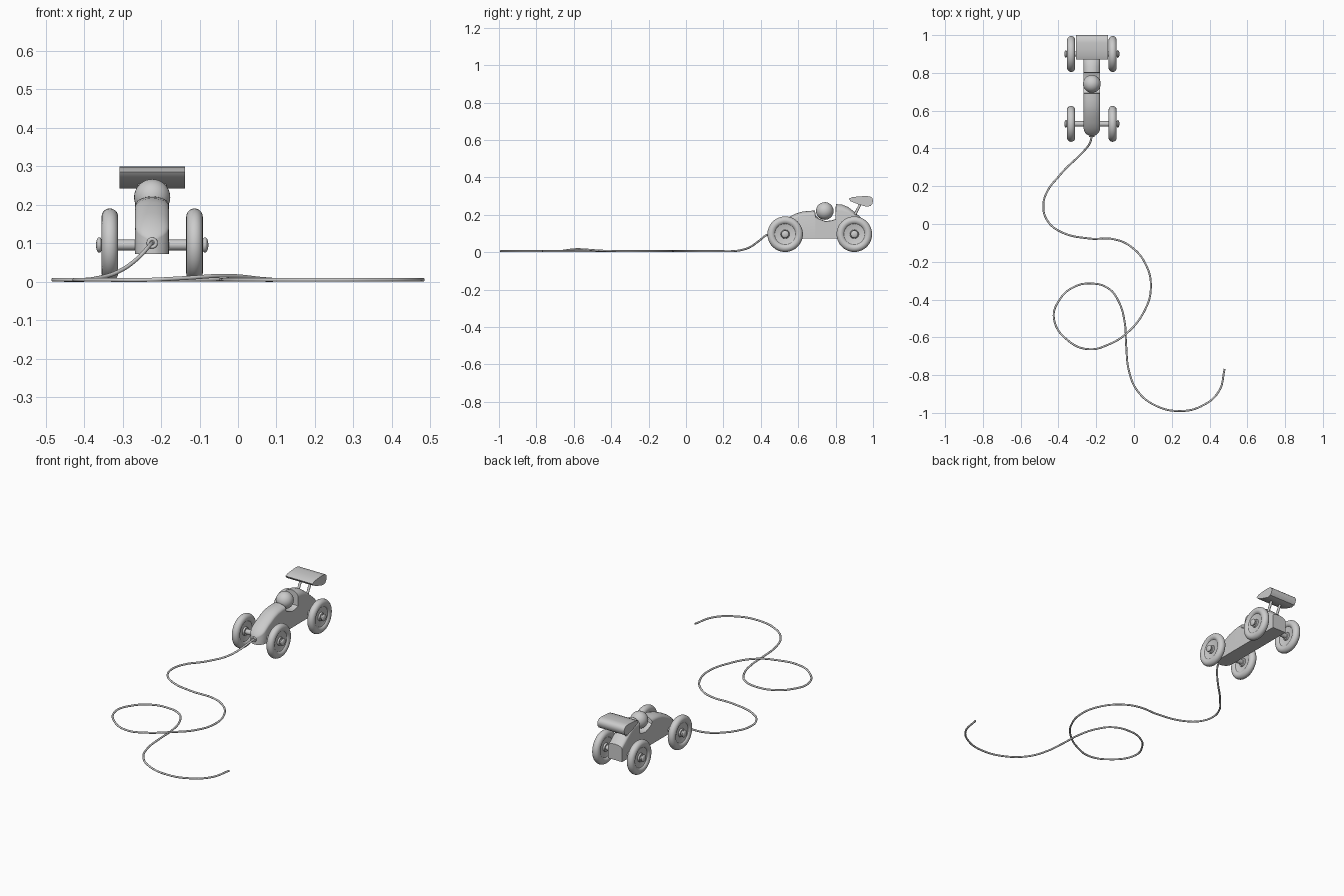
import bpy, bmesh, math
from mathutils import Vector

if "Cube" in bpy.data.objects:
    bpy.data.objects.remove(bpy.data.objects["Cube"])

CX = -0.223          # car centre line
AXLE_Z = 0.096


def smooth(ob, angle=35):
    bpy.ops.object.select_all(action='DESELECT')
    ob.select_set(True)
    bpy.context.view_layer.objects.active = ob
    bpy.ops.object.shade_smooth_by_angle(angle=math.radians(angle))


def loft(name, rings, closed=False, angle=35):
    """Skin a list of equal-length vertex rings; cap the ends unless closed."""
    bm = bmesh.new()
    rows = [[bm.verts.new(p) for p in r] for r in rings]
    n = len(rows[0])
    pairs = list(zip(rows, rows[1:])) + ([(rows[-1], rows[0])] if closed else [])
    for a, b in pairs:
        for i in range(n):
            j = (i + 1) % n
            bm.faces.new((a[i], a[j], b[j], b[i]))
    if not closed:
        bm.faces.new(rows[0])
        bm.faces.new(rows[-1])
    bmesh.ops.recalc_face_normals(bm, faces=bm.faces)
    me = bpy.data.meshes.new(name)
    bm.to_mesh(me)
    bm.free()
    ob = bpy.data.objects.new(name, me)
    bpy.context.collection.objects.link(ob)
    smooth(ob, angle)
    return ob


def rod(name, a, b, r):
    a, b = Vector(a), Vector(b)
    bpy.ops.mesh.primitive_cylinder_add(vertices=24, radius=r, depth=(b - a).length,
                                        location=(a + b) / 2)
    ob = bpy.context.object
    ob.name = name
    ob.rotation_euler = (b - a).to_track_quat('Z', 'Y').to_euler()
    smooth(ob)


def ball(name, loc, scale):
    bpy.ops.mesh.primitive_uv_sphere_add(segments=32, ring_count=20, radius=1, location=loc)
    ob = bpy.context.object
    ob.name = name
    ob.scale = scale
    smooth(ob, 60)


def ring(name, loc, rot, major, minor):
    bpy.ops.mesh.primitive_torus_add(location=loc, rotation=rot, major_radius=major,
                                     minor_radius=minor, major_segments=48, minor_segments=20)
    ob = bpy.context.object
    ob.name = name
    smooth(ob, 60)


# Body: arched sections (y, top z, half width, arch height), with cockpit dip
stations = [(.465, .112, .008, .004), (.468, .120, .016, .007), (.475, .131, .028, .012),
            (.485, .143, .037, .017), (.497, .154, .0425, .020), (.512, .166, .044, .022),
            (.535, .180, .044, .022), (.56, .192, .044, .022), (.59, .207, .044, .022),
            (.625, .217, .044, .022), (.66, .221, .044, .022), (.69, .222, .044, .022),
            (.693, .196, .044, .010), (.71, .180, .044, .003), (.745, .166, .044, .002),
            (.78, .170, .044, .002), (.799, .177, .044, .002), (.801, .257, .044, .034),
            (.835, .254, .044, .034), (.865, .242, .044, .030), (.895, .220, .044, .026),
            (.925, .194, .044, .022), (.96, .163, .044, .018)]
rings = []
for y, top, w, arch in stations:
    r = [(CX - w, y, .072), (CX + w, y, .072)]
    for i in range(13):
        t = math.pi * i / 12
        r.append((CX + w * math.cos(t), y, top - arch + arch * math.sin(t)))
    rings.append(r)
loft("body", rings, angle=38)

# Driver head
ball("driver_head", (CX, .742, .220), (.047, .047, .047))

# Rear wing and struts
wing = [(.870, .286), (.89, .294), (.925, .298), (.96, .300), (.985, .298), (.996, .289),
        (1.0, .276), (.997, .260), (.987, .247), (.965, .243), (.92, .256), (.88, .272)]
loft("rear_wing", [[(CX + s * .085, y, z) for y, z in wing] for s in (-1, 1)], angle=40)
for s, side in ((-1, "left"), (1, "right")):
    rod(f"wing_strut_{side}", (CX + s * .03, .895, .185), (CX + s * .03, .938, .268), .007)

# Axles and wheels: tire ring, dished disc, end cap
disc = [(.002, .016), (.022, .016), (.024, .007), (.045, .009), (.062, .014)]
half = disc + [(r, -x) for r, x in reversed(disc)]
for y, end in ((.53, "front"), (.90, "rear")):
    rod(f"{end}_axle", (CX - .138, y, AXLE_Z), (CX + .138, y, AXLE_Z), .014)
    for s, side in ((-1, "left"), (1, "right")):
        x = CX + s * .11
        tag = f"{end}_{side}"
        ring(f"tire_{tag}", (x, y, AXLE_Z), (0, math.pi / 2, 0), .0735, .0215)
        loft(f"wheel_disc_{tag}",
             [[(x + h, y + r * math.cos(a), AXLE_Z + r * math.sin(a)) for r, h in half]
              for a in (2 * math.pi * k / 40 for k in range(40))], closed=True)
        ball(f"axle_cap_{tag}", (CX + s * .1375, y, AXLE_Z), (.0085, .020, .020))

# Nose eyelet
ring("nose_eyelet", (CX, .464, .101), (math.pi / 2, 0, 0), .010, .0045)

# Pull cord: plan points, optional third value is height
path = [(-.223, .475, .101), (-.231, .435, .093), (-.262, .39, .06), (-.31, .342, .027),
        (-.36, .295, .011), (-.40, .25), (-.455, .18), (-.48, .10), (-.46, .02), (-.39, -.04),
        (-.235, -.077), (-.11, -.08), (-.02, -.117), (.065, -.22), (.089, -.34),
        (.06, -.45, .008), (-.037, -.577, .016), (-.14, -.64, .010), (-.235, -.663),
        (-.34, -.624), (-.424, -.50), (-.39, -.395), (-.317, -.333), (-.235, -.315),
        (-.137, -.34), (-.08, -.413), (-.048, -.53), (-.042, -.635), (-.026, -.78),
        (.016, -.88), (.106, -.957), (.243, -.99), (.365, -.96), (.45, -.884), (.48, -.767)]
cu = bpy.data.curves.new("pull_cord", 'CURVE')
cu.dimensions = '3D'
cu.bevel_depth = .0052
cu.bevel_resolution = 4
cu.use_fill_caps = True
sp = cu.splines.new('BEZIER')
sp.resolution_u = 10
sp.bezier_points.add(len(path) - 1)
for bp, p in zip(sp.bezier_points, path):
    bp.co = (p[0], p[1], p[2] if len(p) > 2 else .0055)
    bp.handle_left_type = bp.handle_right_type = 'AUTO'
cord = bpy.data.objects.new("pull_cord", cu)
bpy.context.collection.objects.link(cord)
